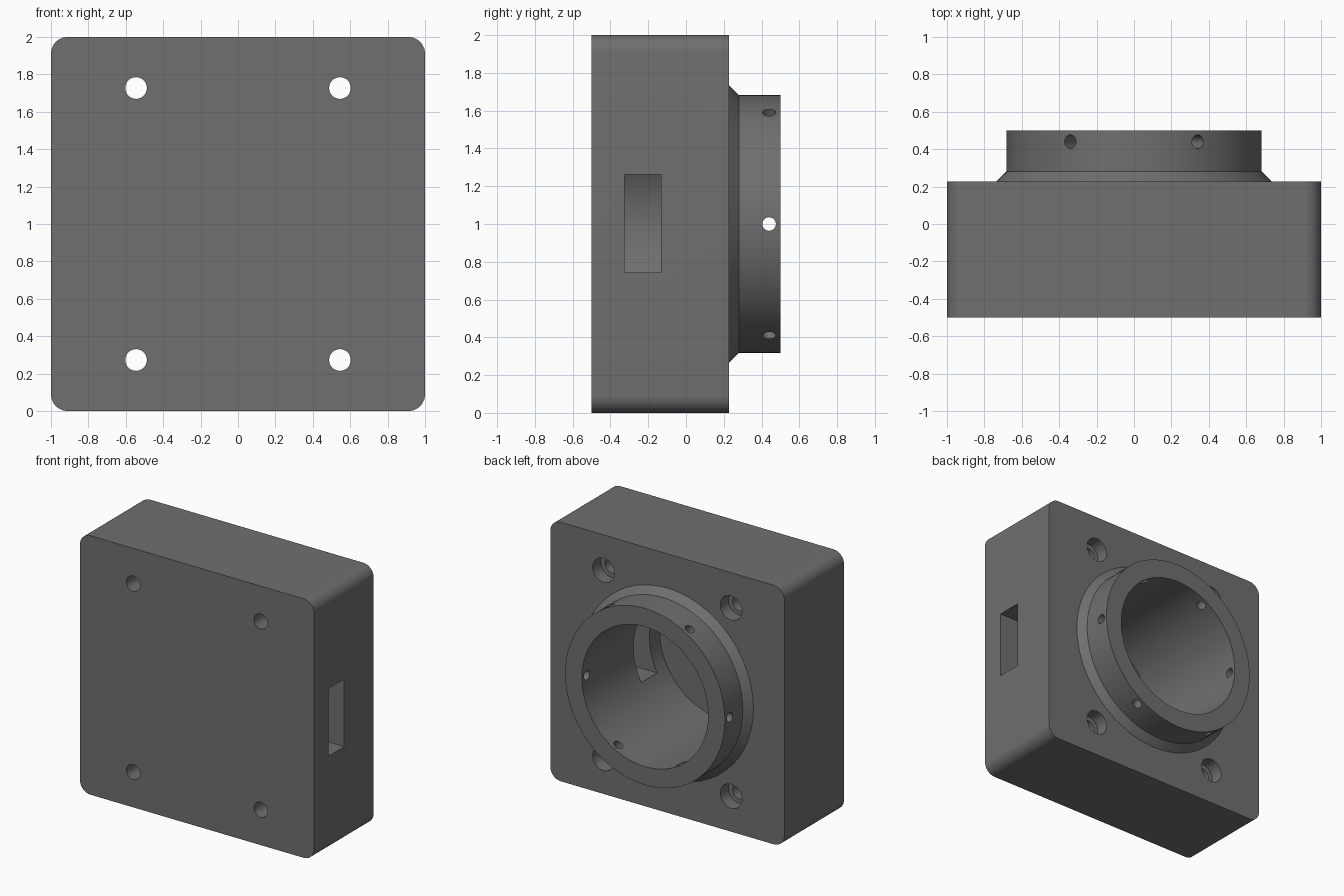
import bpy, bmesh
from math import cos, sin, pi, radians
from mathutils import Vector

if "Cube" in bpy.data.objects:
    bpy.data.objects.remove(bpy.data.objects["Cube"])


def new_object(name, bm):
    bmesh.ops.recalc_face_normals(bm, faces=bm.faces)
    mesh = bpy.data.meshes.new(name)
    bm.to_mesh(mesh)
    bm.free()
    ob = bpy.data.objects.new(name, mesh)
    bpy.context.collection.objects.link(ob)
    return ob


def box(name, lo, hi):
    bm = bmesh.new()
    bmesh.ops.create_cube(bm, size=1)
    for v in bm.verts:
        v.co = Vector([(a + b) / 2 + c * (b - a) for a, b, c in zip(lo, hi, v.co)])
    return new_object(name, bm)


def turned(name, centre, axis, profile, sides):
    """Closed solid of revolution: profile is (radius, distance along axis)."""
    bm = bmesh.new()
    rot = Vector((0, 0, 1)).rotation_difference(Vector(axis))
    rings = [[bm.verts.new(Vector(centre) + rot @ Vector((r * cos(2 * pi * i / sides),
              r * sin(2 * pi * i / sides), d))) for i in range(sides)] for r, d in profile]
    for a, b in zip(rings, rings[1:]):
        for i in range(sides):
            j = (i + 1) % sides
            bm.faces.new((a[i], a[j], b[j], b[i]))
    bm.faces.new(rings[0])
    bm.faces.new(rings[-1])
    return new_object(name, bm)


def combine(target, other, operation):
    other.hide_render = True
    mod = target.modifiers.new(operation, 'BOOLEAN')
    mod.operation, mod.solver, mod.object = operation, 'EXACT', other
    bpy.context.view_layer.objects.active = target
    bpy.ops.object.modifier_apply(modifier=mod.name)
    bpy.data.objects.remove(other, do_unlink=True)


# Square block with four rounded corners
body = box("bearing_housing", (-1, -0.5, 0), (1, 0.228, 2))
bm = bmesh.new()
bm.from_mesh(body.data)
edges = [e for e in bm.edges if abs(e.verts[0].co.y - e.verts[1].co.y) > 0.1]
bmesh.ops.bevel(bm, geom=edges, offset=0.09, segments=10, profile=0.5, affect='EDGES')
bm.to_mesh(body.data)
bm.free()

# Collar with chamfered foot
collar = turned("collar", (0, 0, 1), (0, 1, 0),
                [(0.735, 0.15), (0.735, 0.228), (0.682, 0.281), (0.682, 0.5)], 96)
combine(body, collar, 'UNION')

# Blind bore from the back
combine(body, turned("bore", (0, 0, 1), (0, 1, 0), [(0.54, -0.45), (0.54, 0.6)], 96), 'DIFFERENCE')

# Slot through the right wall into the bore
combine(body, box("slot", (0.3, -0.325, 0.742), (1.1, -0.132, 1.262)), 'DIFFERENCE')

# Counterbored bolt holes
for x in (-0.545, 0.545):
    for z in (0.273, 1.727):
        bolt = turned("bolt_hole", (x, 0, z), (0, 1, 0),
                      [(0.058, -0.6), (0.058, 0.128), (0.093, 0.128), (0.093, 0.3)], 32)
        combine(body, bolt, 'DIFFERENCE')

# Six radial set-screw holes round the collar
for k in range(6):
    a = k * pi / 3
    screw = turned("screw_hole", (0, 0.44, 1), (cos(a), 0, sin(a)),
                   [(0.036, 0.4), (0.036, 0.8)], 24)
    combine(body, screw, 'DIFFERENCE')

# Dark grey finish
dark = bpy.data.materials.new("dark_grey")
dark.diffuse_color = (0.16, 0.16, 0.16, 1)
dark.use_nodes = True
dark.node_tree.nodes["Principled BSDF"].inputs["Base Color"].default_value = dark.diffuse_color
body.data.materials.clear()
body.data.materials.append(dark)

bpy.ops.object.select_all(action='DESELECT')
body.select_set(True)
bpy.context.view_layer.objects.active = body
bpy.ops.object.shade_smooth_by_angle(angle=radians(30))
